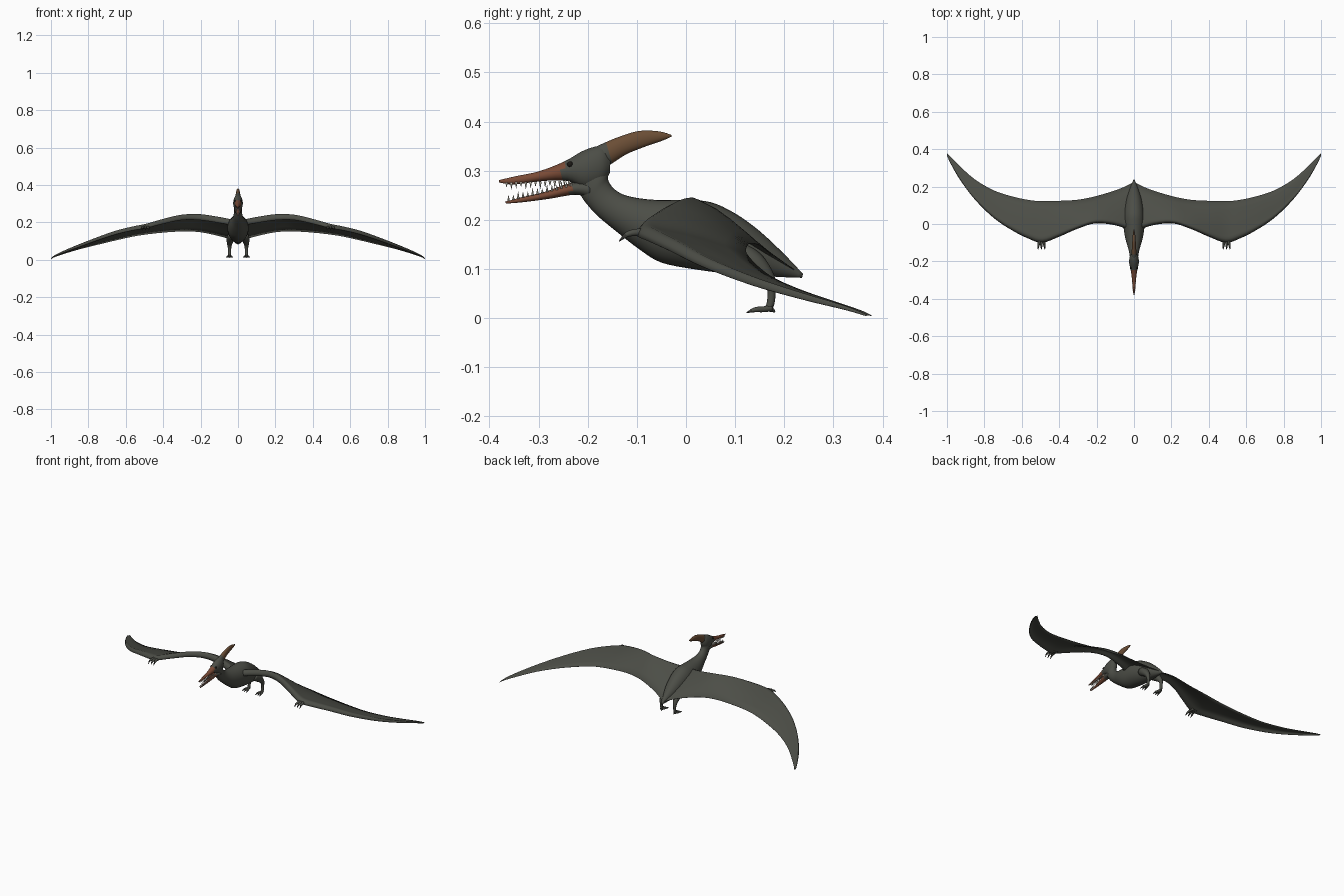
import bpy, bmesh, math
from mathutils import Vector, Matrix


def material(name, rgb):
    m = bpy.data.materials.new(name)
    m.diffuse_color = (*rgb, 1)
    return m


HIDE = material("grey hide", (0.072, 0.075, 0.062))
BEAK = material("red brown beak", (0.19, 0.068, 0.036))
CREST = material("brown crest", (0.145, 0.075, 0.036))
TOOTH = material("ivory", (0.6, 0.56, 0.47))
CLAW = material("dark claw", (0.035, 0.034, 0.03))
EYE = material("dark eye", (0.012, 0.01, 0.008))


def finish(bm, name, mats, rule=None, mirror=False):
    bmesh.ops.recalc_face_normals(bm, faces=bm.faces)
    for f in bm.faces:
        f.smooth = True
        if rule:
            f.material_index = rule(f.calc_center_median())
    me = bpy.data.meshes.new(name)
    bm.to_mesh(me)
    bm.free()
    for m in mats:
        me.materials.append(m)
    ob = bpy.data.objects.new(name, me)
    bpy.context.collection.objects.link(ob)
    if mirror:
        mod = ob.modifiers.new("mirror", 'MIRROR')
        mod.use_mirror_merge = False
    return ob


def refine(rows, n=4):
    """Catmull-Rom interpolation of section rows."""
    out = []
    for i in range(len(rows) - 1):
        p = [rows[max(0, min(len(rows) - 1, i + k))] for k in (-1, 0, 1, 2)]
        for j in range(n):
            t = j / n
            out.append([0.5 * (2 * b + (c - a) * t + (2 * a - 5 * b + 4 * c - d) * t * t
                               + (3 * b - a - 3 * c + d) * t ** 3) for a, b, c, d in zip(*p)])
    return out + [list(rows[-1])]


def skin(bm, rings):
    """Bridge rings of points and cap both ends."""
    vs = [[bm.verts.new(p) for p in r] for r in rings]
    n = len(vs[0])
    for a, b in zip(vs, vs[1:]):
        for i in range(n):
            bm.faces.new((a[i], a[(i + 1) % n], b[(i + 1) % n], b[i]))
    bm.faces.new(vs[0])
    bm.faces.new(vs[-1])


def loft(name, rows, mats, rule=None, sides=20):
    """Rows: top y, top z, bottom y, bottom z, half width."""
    rings = []
    for yt, zt, yb, zb, w in refine(rows):
        ring = []
        for i in range(sides):
            a = 2 * math.pi * i / sides
            k = (1 + math.cos(a)) / 2
            ring.append((max(w, .001) * math.sin(a), yb + (yt - yb) * k, zb + (zt - zb) * k))
        rings.append(ring)
    bm = bmesh.new()
    skin(bm, rings)
    return finish(bm, name, mats, rule)


def tube(bm, rows, sides=10):
    """Rows: x, y, z, radius."""
    rows = refine(rows, 3)
    rings = []
    for i, r in enumerate(rows):
        d = Vector(rows[min(i + 1, len(rows) - 1)][:3]) - Vector(rows[max(i - 1, 0)][:3])
        u = d.cross(Vector((1, 0, 0))).normalized()
        v = d.cross(u).normalized()
        rings.append([Vector(r[:3]) + max(r[3], .0005) * (u * math.cos(t) + v * math.sin(t))
                      for t in (2 * math.pi * k / sides for k in range(sides))])
    skin(bm, rings)


# Neck, trunk and tail
loft("body", [
    (-.175, .330, -.225, .272, .018), (-.160, .300, -.212, .246, .022),
    (-.158, .280, -.200, .230, .022), (-.145, .262, -.180, .208, .024),
    (-.120, .249, -.140, .175, .031), (-.070, .241, -.095, .140, .045),
    (.000, .240, -.050, .113, .055), (.050, .236, .020, .099, .057),
    (.100, .213, .085, .091, .050), (.150, .177, .140, .088, .038),
    (.200, .130, .185, .084, .021), (.238, .090, .236, .082, .003)], [HIDE], sides=28)

# Skull with upper beak
loft("upper_head", [
    (-.380, .281, -.380, .276, .002), (-.345, .289, -.350, .272, .006),
    (-.298, .299, -.290, .279, .011), (-.247, .319, -.240, .279, .018),
    (-.206, .342, -.205, .262, .026), (-.170, .350, -.172, .270, .022),
    (-.153, .332, -.155, .295, .010)], [HIDE, BEAK],
    lambda c: 1 if c.y < -.25 else 0)

# Lower jaw
loft("lower_jaw", [
    (-.368, .237, -.366, .233, .002), (-.330, .247, -.330, .236, .006),
    (-.287, .257, -.277, .243, .011), (-.235, .275, -.225, .251, .018),
    (-.195, .280, -.195, .243, .021)], [HIDE, BEAK],
    lambda c: 1 if c.y < -.235 else 0)

# Swept back head crest
loft("crest", [
    (-.215, .334, -.185, .295, .016), (-.163, .358, -.150, .315, .014),
    (-.130, .371, -.120, .334, .011), (-.094, .381, -.080, .350, .009),
    (-.055, .380, -.048, .361, .006), (-.030, .373, -.030, .369, .002)], [HIDE, CREST],
    lambda c: 1 if c.y > -.162 + (.35 - c.z) * .3 else 0)

# Teeth along both jaws
bm = bmesh.new()
for i in range(14):
    y = -.365 + i * .0098
    t = i / 13
    for up in (0, 1):
        size = .010 + .005 * ((i * 2 + up) % 3) / 2
        z = .238 + .03 * t if up else .276 + .004 * t
        m = Matrix.Translation((.004 + .009 * t, y + up * .004, z + (size / 2 if up else -size / 2)))
        if not up:
            m = m @ Matrix.Rotation(math.pi, 4, 'X')
        bmesh.ops.create_cone(bm, cap_ends=True, segments=6, radius1=.0028, radius2=.0002,
                              depth=size, matrix=m)
finish(bm, "teeth", [TOOTH], mirror=True)

# Eyes
bm = bmesh.new()
bmesh.ops.create_uvsphere(bm, u_segments=12, v_segments=8, radius=.006,
                          matrix=Matrix.Translation((.0155, -.236, .313)))
finish(bm, "eyes", [EYE], mirror=True)

# Wings: x, leading y, leading z, trailing y, trailing z, arm radius, camber
span = [
    (.00, -.050, .180, .225, .095, .016, .030), (.08, -.012, .195, .187, .122, .015, .032),
    (.20, .004, .212, .150, .148, .014, .034), (.30, -.025, .213, .130, .152, .013, .030),
    (.40, -.068, .193, .124, .146, .012, .026), (.49, -.100, .170, .122, .136, .011, .022),
    (.56, -.080, .158, .128, .125, .010, .020), (.65, -.035, .138, .147, .105, .010, .017),
    (.75, .032, .106, .180, .081, .009, .013), (.85, .130, .070, .238, .056, .008, .009),
    (.93, .236, .040, .308, .032, .006, .006), (.98, .322, .019, .358, .015, .004, .003),
    (1.0, .365, .006, .380, .004, .002, .0005)]
chord = [(0, 0), (.015, .55), (.05, .95), (.10, 1), (.16, .65), (.25, .3),
         (.40, .2), (.60, .17), (.80, .14), (1, .05)]
rings = []
for x, yl, zl, yt, zt, r, c in refine(span):
    def point(s, h):
        bow = c * math.sin(math.pi * s ** .6)
        return (x, yl + (yt - yl) * s, max(.0, zl + (zt - zl) * s + bow + h * r))
    rings.append([point(s, h) for s, h in chord] + [point(s, -h) for s, h in chord[:0:-1]])
bm = bmesh.new()
skin(bm, rings)
finish(bm, "wings", [HIDE], mirror=True)

# Wing fingers with claws
bm = bmesh.new()
for k in (-1, 0, 1):
    x = .495 + k * .014
    tube(bm, [(.49 + k * .008, -.075, .175, .009), (x, -.105, .174, .007),
              (x + k * .003, -.122, .169, .005), (x + k * .004, -.136, .156, .0008)])
finish(bm, "wing_fingers", [HIDE, CLAW], lambda c: 1 if c.y < -.124 else 0, mirror=True)

# Legs
bm = bmesh.new()
tube(bm, [(.030, .105, .135, .024), (.040, .140, .112, .022), (.045, .168, .082, .013),
          (.045, .174, .055, .0085), (.045, .172, .030, .008), (.045, .166, .017, .007)], 14)
finish(bm, "legs", [HIDE], mirror=True)

# Feet: forward toes and a short heel toe
bm = bmesh.new()
for k in (-1, 0, 1):
    tube(bm, [(.045, .174, .021, .007), (.045 + k * .006, .158, .018, .006),
              (.045 + k * .012, .140, .017, .005), (.045 + k * .015, .123, .011, .0008)])
tube(bm, [(.045, .165, .020, .006), (.043, .175, .017, .005), (.042, .181, .012, .001)])
finish(bm, "feet", [HIDE, CLAW], lambda c: 1 if c.y < .133 else 0, mirror=True)
